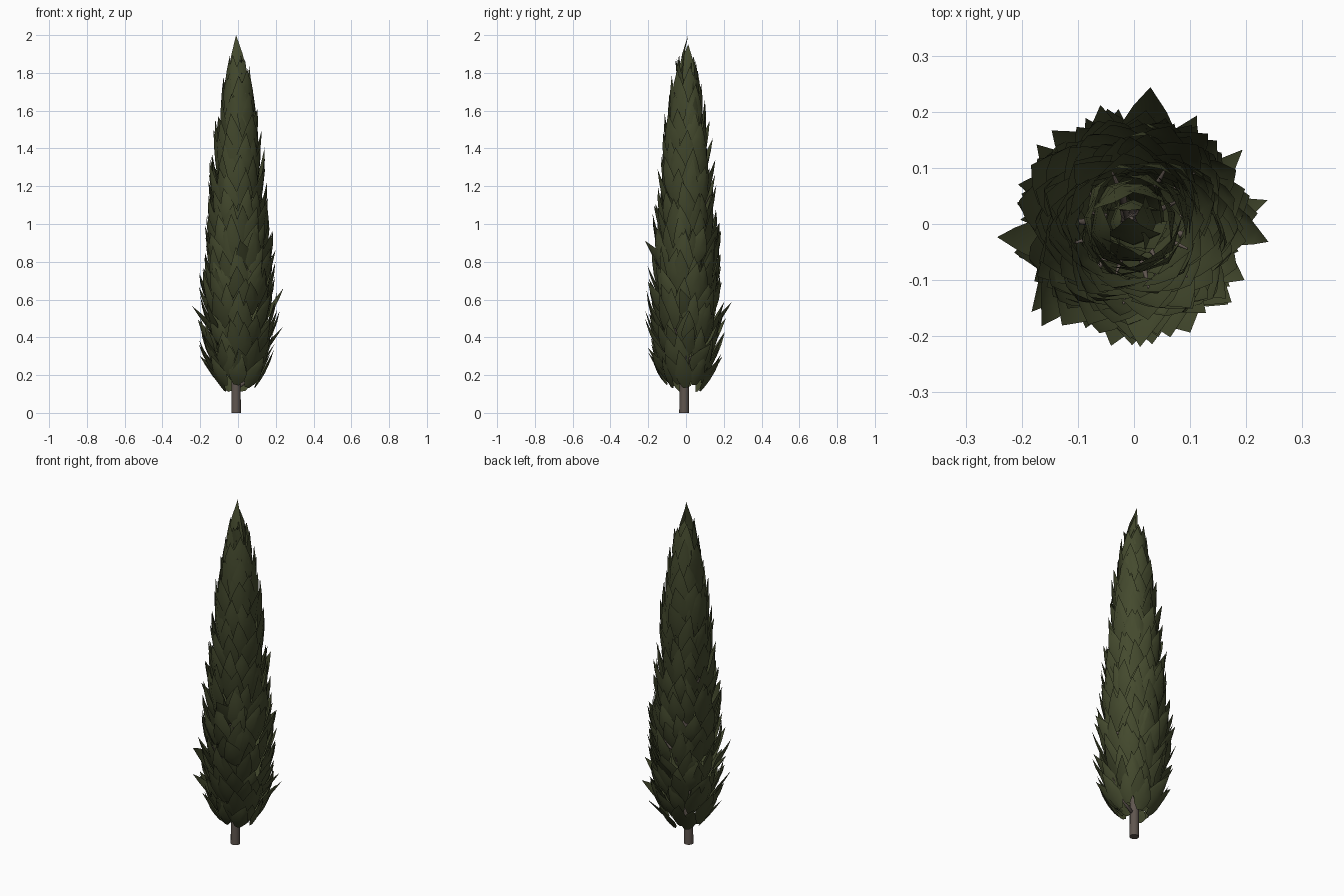
import bpy, bmesh, math, random
from mathutils import Vector

if "Cube" in bpy.data.objects:
    bpy.data.objects.remove(bpy.data.objects["Cube"])

random.seed(11)

def material(name, col):
    m = bpy.data.materials.new(name)
    m.diffuse_color = (*col, 1)
    m.use_nodes = True
    m.node_tree.nodes["Principled BSDF"].inputs["Base Color"].default_value = m.diffuse_color
    return m

GREEN = material("cypress green", (0.058, 0.068, 0.027))
BARK = material("grey brown bark", (0.115, 0.092, 0.078))

# Crown outline: height, radius
OUTLINE = [(0.08, 0.10), (0.15, 0.145), (0.25, 0.18), (0.4, 0.20), (0.6, 0.205), (0.8, 0.193),
           (1.0, 0.175), (1.2, 0.155), (1.4, 0.138), (1.6, 0.108), (1.8, 0.07), (2.0, 0.02)]

def crown(z):
    if z <= OUTLINE[0][0]:
        return OUTLINE[0][1]
    for (z0, r0), (z1, r1) in zip(OUTLINE, OUTLINE[1:]):
        if z <= z1:
            return r0 + (r1 - r0) * (z - z0) / (z1 - z0)
    return OUTLINE[-1][1]

def finish(bm, name, mat):
    me = bpy.data.meshes.new(name)
    bm.to_mesh(me)
    bm.free()
    for p in me.polygons:
        p.use_smooth = True
    me.materials.append(mat)
    ob = bpy.data.objects.new(name, me)
    bpy.context.collection.objects.link(ob)
    return ob

# One cupped, pointed spray of foliage through base, belly and tip
def spray(bm, base, belly, tip, out, width):
    side = (tip - base).cross(out).normalized()
    rows = []
    for t, w in ((0, 0.3), (0.22, 0.8), (0.42, 1.0), (0.72, 0.58)):
        c = base * (1 - t) * (1 - t) + belly * 2 * t * (1 - t) + tip * t * t
        h = width * w / 2
        rows.append([bm.verts.new(c - side * h - out * h * 0.4), bm.verts.new(c),
                     bm.verts.new(c + side * h - out * h * 0.4)])
    for a, b in zip(rows, rows[1:]):
        for i in (0, 1):
            bm.faces.new((a[i], a[i + 1], b[i + 1], b[i]))
    end = bm.verts.new(tip)
    for i in (0, 1):
        bm.faces.new((rows[-1][i], rows[-1][i + 1], end))

def polar(r, a, z):
    return Vector((r * math.cos(a), r * math.sin(a), z))

# Foliage in staggered rings up the crown
bm = bmesh.new()
z, level = 0.13, 0
while z < 1.68:
    f = z / 1.7
    length = 0.17 + 0.11 * f
    width = 0.09 + 0.02 * f
    count = max(5, round(2 * math.pi * crown(z + 0.1) / width * 1.15))
    for i in range(count):
        a = (i + 0.5 * (level % 2) + random.uniform(-0.3, 0.3)) * 2 * math.pi / count
        zb = z + random.uniform(-0.03, 0.03)
        L = length * random.uniform(0.85, 1.15)
        depth = random.uniform(0.86, 1.03)
        flare = random.uniform(0.93, 1.1)
        if f < 0.5 and random.random() < 0.07:      # stray tips near the bottom
            flare, L = 1.2, L * 0.75
        lean = random.uniform(-0.3, 0.3)
        spray(bm, polar(crown(zb) * 0.72 * depth, a, zb),
              polar(crown(zb + L * 0.5) * 1.0 * depth, a + lean * 0.3, zb + L * 0.45),
              polar(crown(zb + L) * flare, a + lean, zb + L),
              polar(1, a, 0), width * random.uniform(0.85, 1.2))
    # sparse inner sprays filling the gaps
    for i in range(3):
        a = random.uniform(0, 2 * math.pi)
        r = crown(z + 0.1) * 0.5
        if z > 0.2:
            spray(bm, polar(r * 0.5, a, z), polar(r, a, z + 0.1),
                  polar(r * 1.3, a + 0.3, z + length), polar(1, a, 0), width)
    z += 0.07 + 0.025 * f
    level += 1

# Top spire
top = Vector((-0.01, 0.012, 2.0))
for k in range(4):
    a = k * math.pi / 2 - math.pi / 2
    o = polar(1, a, 0)
    tip = top if k == 0 else top + o * 0.012 - Vector((0, 0, 0.05 * k))
    spray(bm, polar(0.03, a, 1.68), polar(0.06, a, 1.82), tip, o, 0.10)
finish(bm, "foliage", GREEN)

# Tapered tube along a path
def tube(bm, pts, radii, n):
    rings = []
    for i, p in enumerate(pts):
        d = (pts[min(i + 1, len(pts) - 1)] - pts[max(i - 1, 0)]).normalized()
        u = d.cross(Vector((0.3, 1, 0.1))).normalized()
        v = d.cross(u)
        rings.append([bm.verts.new(p + (u * math.cos(k * 2 * math.pi / n)
                      + v * math.sin(k * 2 * math.pi / n)) * radii[i]) for k in range(n)])
    for a, b in zip(rings, rings[1:]):
        for k in range(n):
            bm.faces.new((a[k], a[(k + 1) % n], b[(k + 1) % n], b[k]))
    bm.faces.new(rings[0])
    bm.faces.new(rings[-1])

# Trunk
bm = bmesh.new()
tube(bm, [Vector((-0.01, -0.01, 0)), Vector((-0.01, -0.008, 0.2)), Vector((0, 0, 0.6)),
          Vector((0, 0.005, 1.2)), Vector((-0.005, 0.01, 1.8))],
     [0.026, 0.025, 0.022, 0.015, 0.004], 10)
bmesh.ops.recalc_face_normals(bm, faces=bm.faces)
trunk = finish(bm, "trunk", BARK)

# Thin rising branches
bm = bmesh.new()
for i in range(32):
    z = 0.13 + i * 0.045
    a = i * 2.4
    r = crown(z + 0.15) * 0.8
    tube(bm, [Vector((-0.008, -0.008, z)), polar(r * 0.55, a, z + 0.06), polar(r, a, z + 0.17)],
         [0.011 - 0.0002 * i, 0.007, 0.002], 5)
bmesh.ops.recalc_face_normals(bm, faces=bm.faces)
finish(bm, "branches", BARK)

# Keep the trunk's cut end crisp
bpy.context.view_layer.objects.active = trunk
trunk.select_set(True)
bpy.ops.object.shade_smooth_by_angle(angle=math.radians(50))
